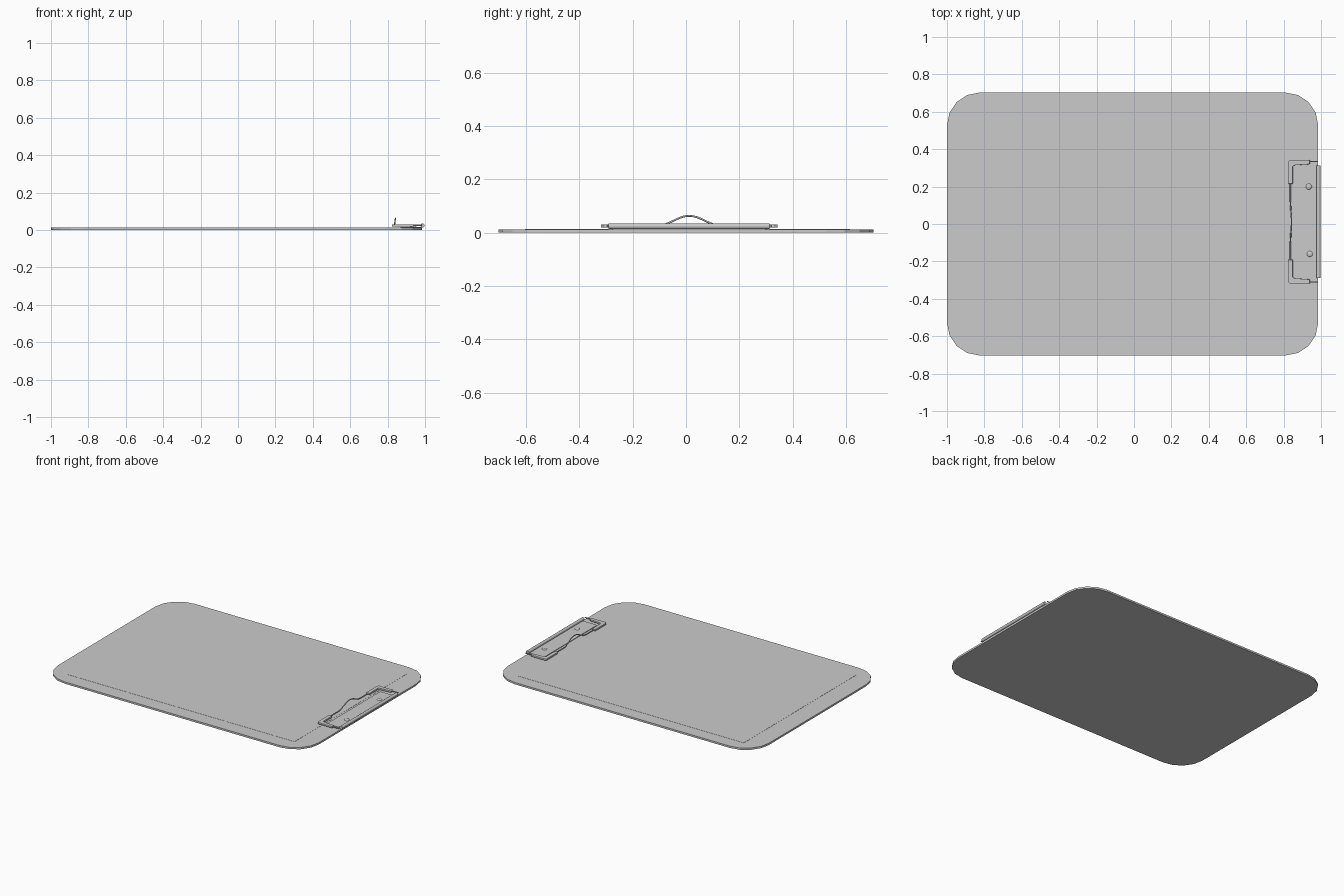
import bpy, bmesh, math
from mathutils import Matrix

if "Cube" in bpy.data.objects:
    bpy.data.objects.remove(bpy.data.objects["Cube"])

CY = 0.012  # the clip sits slightly off centre in y


def finish(name, bm, smooth=False):
    bmesh.ops.recalc_face_normals(bm, faces=bm.faces)
    me = bpy.data.meshes.new(name)
    bm.to_mesh(me)
    bm.free()
    ob = bpy.data.objects.new(name, me)
    bpy.context.collection.objects.link(ob)
    if smooth:
        bpy.ops.object.select_all(action='DESELECT')
        ob.select_set(True)
        bpy.context.view_layer.objects.active = ob
        bpy.ops.object.shade_smooth_by_angle(angle=math.radians(40))
    return ob


def slab(name, outline, z0, z1):
    """Extrude a flat xy outline from z0 to z1."""
    bm = bmesh.new()
    face = bm.faces.new([bm.verts.new((x, y, z0)) for x, y in outline])
    ext = bmesh.ops.extrude_face_region(bm, geom=[face])
    for v in ext['geom']:
        if isinstance(v, bmesh.types.BMVert):
            v.co.z = z1
    return finish(name, bm)


def rounded_rect(x0, x1, y0, y1, r, seg):
    pts = []
    corners = [(x1 - r, y1 - r), (x0 + r, y1 - r), (x0 + r, y0 + r), (x1 - r, y0 + r)]
    for i, (cx, cy) in enumerate(corners):
        for k in range(seg + 1):
            a = math.pi / 2 * (i + k / seg)
            pts.append((cx + r * math.cos(a), cy + r * math.sin(a)))
    return pts


def rod(name, x, z, y0, y1, r, seg=16):
    bm = bmesh.new()
    m = Matrix.Translation((x, (y0 + y1) / 2, z)) @ Matrix.Rotation(math.pi / 2, 4, 'X')
    bmesh.ops.create_cone(bm, cap_ends=True, segments=seg, radius1=r, radius2=r,
                          depth=y1 - y0, matrix=m)
    return finish(name, bm, True)


# Board with rounded corners, and the sheet of paper on it
slab("board", rounded_rect(-1, 0.985, -0.703, 0.703, 0.175, 4), 0, 0.0125)
slab("paper", rounded_rect(-0.87, 0.854, -0.605, 0.615, 0.001, 1), 0.0125, 0.0135)

# Clip base plate and rolled hinge
slab("clip_plate", rounded_rect(0.87, 0.985, CY - 0.29, CY + 0.29, 0.01, 3), 0.0125, 0.0165)
rod("hinge_barrel", 0.986, 0.024, CY - 0.302, CY + 0.302, 0.011)

# Rivets
for i, (x, y) in enumerate([(0.935, 0.2), (0.94, -0.16)]):
    bm = bmesh.new()
    m = Matrix.Translation((x, y, 0.016)) @ Matrix.Diagonal((1, 1, 0.35, 1))
    bmesh.ops.create_uvsphere(bm, u_segments=16, v_segments=8, radius=0.016, matrix=m)
    finish(f"rivet_{i + 1}", bm, True)

# Wire lever: out of the hinge, round the corner and up over the thumb arch
ZW = 0.026
path = [(0.985, 0.322, ZW), (0.845, 0.322, ZW), (0.836, 0.313, ZW), (0.836, 0.2, ZW)]
N = 24
for k in range(N + 1):
    t = 0.12 * (1 - 2 * k / N)
    lift = math.cos(math.pi / 2 * t / 0.12) ** 2
    path.append((0.836 + 0.006 * lift, t, ZW + 0.037 * lift))
path += [(x, -y, z) for x, y, z in reversed(path[:4])]
cu = bpy.data.curves.new("clip_wire", 'CURVE')
cu.dimensions = '3D'
cu.bevel_depth = 0.0035
cu.bevel_resolution = 2
cu.use_fill_caps = True
sp = cu.splines.new('POLY')
sp.points.add(len(path) - 1)
for p, (x, y, z) in zip(sp.points, path):
    p.co = (x, y + CY, z, 1)
bpy.context.collection.objects.link(bpy.data.objects.new("clip_wire", cu))

# L-shaped grips over the two wire corners
grip = [(0.94, 0.308), (0.94, 0.331), (0.833, 0.331), (0.824, 0.323), (0.824, 0.203),
        (0.849, 0.203), (0.849, 0.295), (0.858, 0.302)]
for name, s in (("grip_back", 1), ("grip_front", -1)):
    ob = slab(name, [(x, s * y + CY) for x, y in grip], 0.019, 0.031)
    bev = ob.modifiers.new("soft_edges", 'BEVEL')
    bev.width = 0.002
    bev.segments = 2
